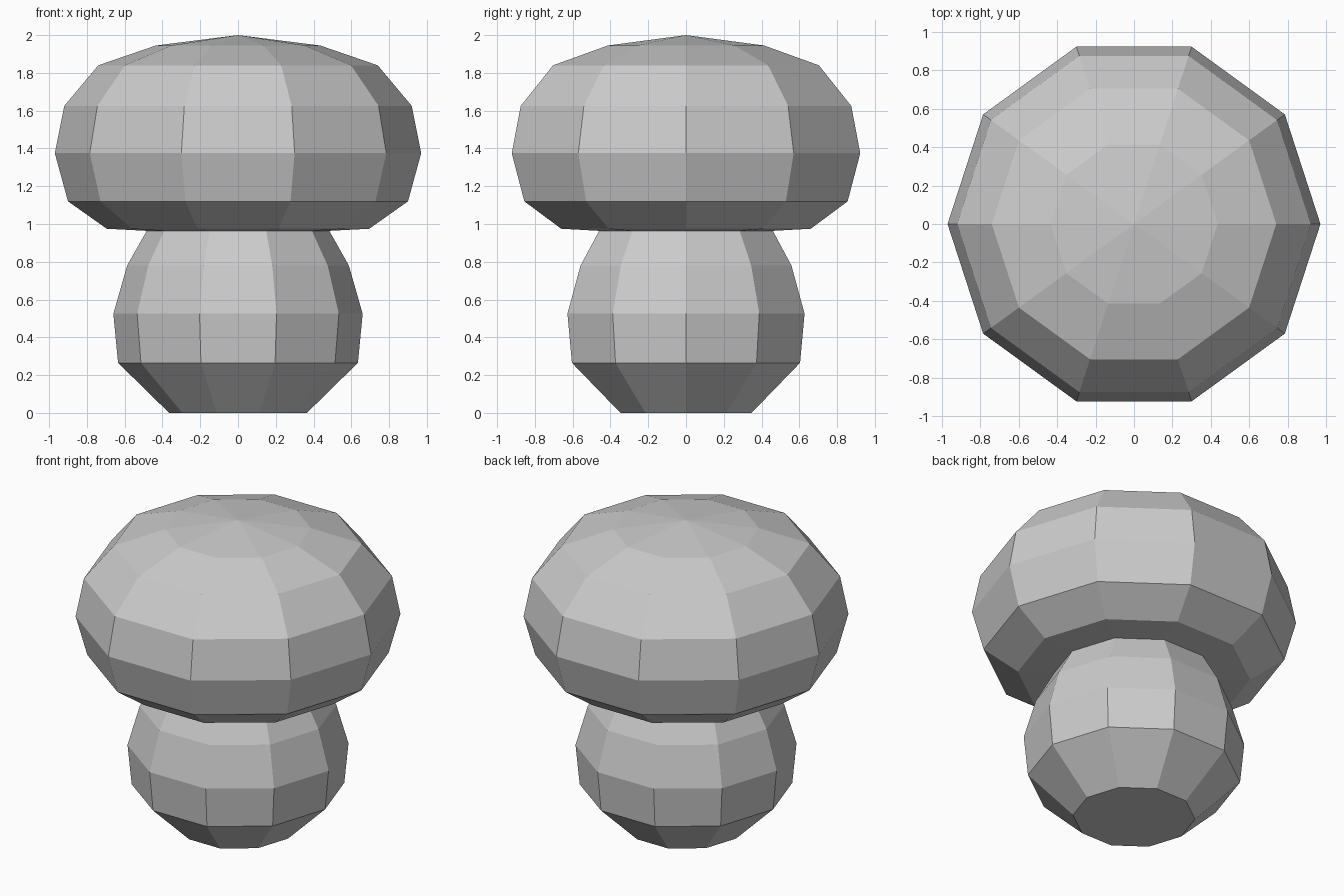
import bpy
import bmesh
from math import cos, sin, tau

if "Cube" in bpy.data.objects:
    bpy.data.objects.remove(bpy.data.objects["Cube"])

SIDES = 10


def lathe(name, profile):
    """Revolve (radius, z) points into a flat-faced ten-sided solid; radius 0 makes a tip."""
    bm = bmesh.new()
    rings = []
    for r, z in profile:
        count = SIDES if r > 0 else 1
        rings.append([bm.verts.new((r * cos(tau * i / SIDES), r * sin(tau * i / SIDES), z))
                      for i in range(count)])
    for low, high in zip(rings, rings[1:]):
        for i in range(SIDES):
            j = (i + 1) % SIDES
            if len(high) == 1:
                bm.faces.new((low[i], low[j], high[0]))
            else:
                bm.faces.new((low[i], low[j], high[j], high[i]))
    for ring in (rings[0], rings[-1]):
        if len(ring) > 1:
            bm.faces.new(ring)
    bmesh.ops.recalc_face_normals(bm, faces=bm.faces)
    mesh = bpy.data.meshes.new(name)
    bm.to_mesh(mesh)
    bm.free()
    obj = bpy.data.objects.new(name, mesh)
    bpy.context.collection.objects.link(obj)
    return obj


# Bulbous stem, its top tucked just inside the cap
lathe("mushroom_stem", [(0.365, 0), (0.635, 0.265), (0.66, 0.525),
                        (0.587, 0.78), (0.48, 0.97)])

# Domed cap with a nearly flat underside
lathe("mushroom_cap", [(0.45, 0.962), (0.695, 0.975), (0.90, 1.12), (0.97, 1.375),
                       (0.92, 1.625), (0.74, 1.84), (0.435, 1.945), (0, 2.0)])
